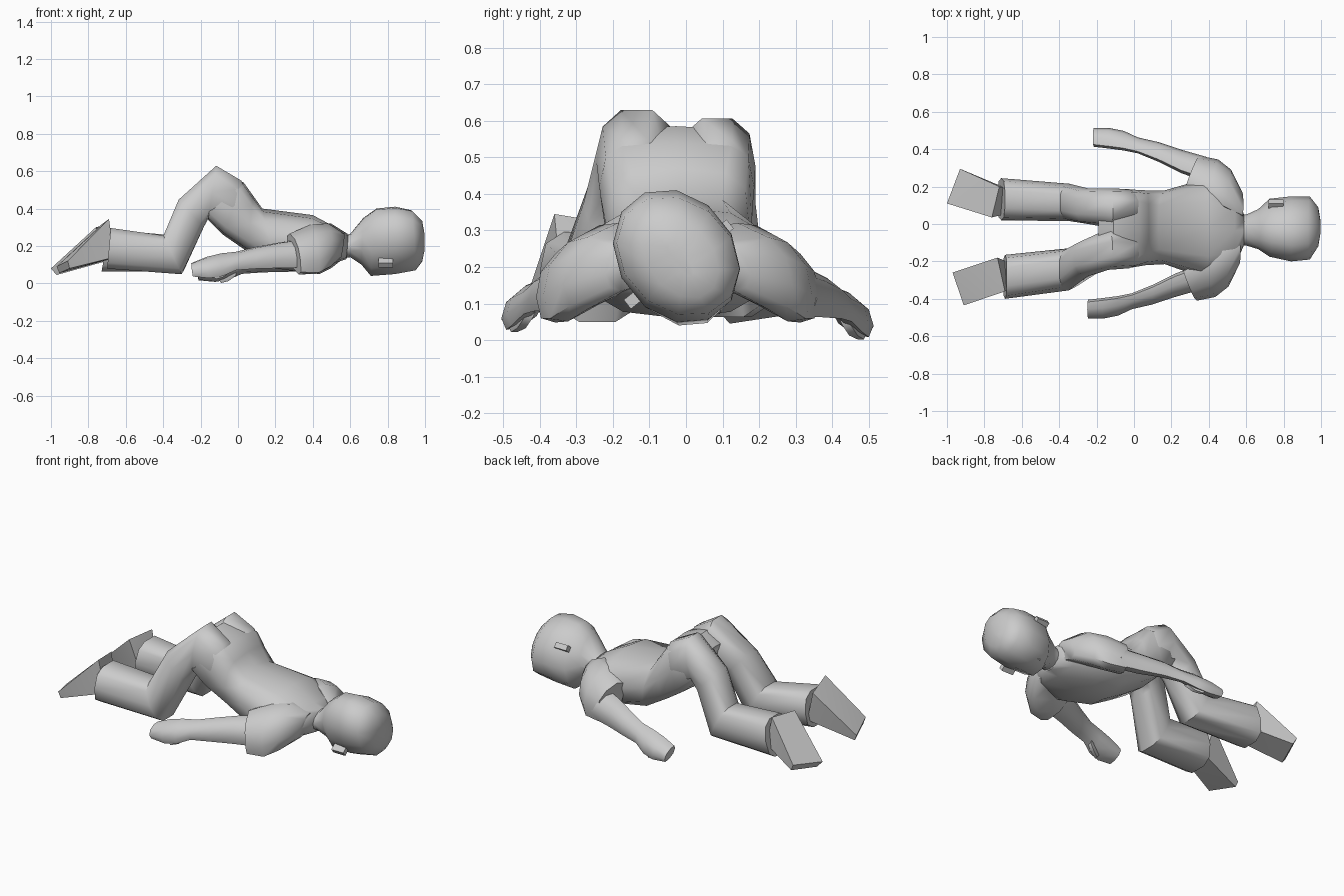
import bpy, bmesh, math
from mathutils import Vector


def finish(bm, name, angle):
    bmesh.ops.recalc_face_normals(bm, faces=bm.faces)
    me = bpy.data.meshes.new(name)
    bm.to_mesh(me)
    bm.free()
    ob = bpy.data.objects.new(name, me)
    bpy.context.collection.objects.link(ob)
    bpy.context.view_layer.objects.active = ob
    ob.select_set(True)
    bpy.ops.object.shade_smooth_by_angle(angle=math.radians(angle))
    ob.select_set(False)
    return ob


def loft(name, rings, sides=10, square=0.8, skew=None, tilt=None, flip=1, off=(0, 0, 0), angle=55):
    """Skin rings given as (top x, top z, bottom x, bottom z, y min, y max).
    skew and tilt shift each ring in x and z across its width."""
    n = len(rings)
    skew = skew or [0] * n
    tilt = tilt or [0] * n
    square = square if isinstance(square, (list, tuple)) else [square] * n
    bm = bmesh.new()
    loops = []
    for (xt, zt, xb, zb, y0, y1), k, t, p in zip(rings, skew, tilt, square):
        loop = []
        for j in range(sides):
            a = 2 * math.pi * j / sides
            c, s = math.cos(a), math.sin(a)
            u = math.copysign(abs(c) ** p, c)
            v = math.copysign(abs(s) ** p, s)
            x = (xt + xb) / 2 + v * (xt - xb) / 2 + k * u
            y = (y0 + y1) / 2 + u * (y1 - y0) / 2
            z = (zt + zb) / 2 + v * (zt - zb) / 2 + t * u
            loop.append(bm.verts.new((x + off[0], y * flip + off[1], z + off[2])))
        loops.append(loop)
    for a, b in zip(loops, loops[1:]):
        for j in range(sides):
            k = (j + 1) % sides
            bm.faces.new((a[j], a[k], b[k], b[j]))
    bm.faces.new(loops[0])
    bm.faces.new(loops[-1])
    return finish(bm, name, angle)


def hull(name, pts):
    bm = bmesh.new()
    for p in pts:
        bm.verts.new(p)
    bmesh.ops.convex_hull(bm, input=bm.verts)
    return finish(bm, name, 30)


# Torso, from neck to raised hips
loft("torso", [
    (0.59, 0.26, 0.58, 0.13, -0.12, 0.06),
    (0.54, 0.29, 0.52, 0.11, -0.25, 0.18),
    (0.40, 0.365, 0.35, 0.06, -0.29, 0.24),
    (0.13, 0.40, 0.20, 0.08, -0.215, 0.18),
    (0.08, 0.47, 0.05, 0.17, -0.22, 0.18),
    (0.03, 0.54, -0.08, 0.26, -0.235, 0.185),
    (-0.11, 0.585, -0.16, 0.34, -0.24, 0.185),
    (-0.19, 0.52, -0.17, 0.40, -0.18, 0.14)],
    sides=12, square=[0.9, 0.9, 0.85, 0.75, 0.65, 0.5, 0.5, 0.7])

# Head and neck, rolled a little
loft("head", [
    (0.54, 0.25, 0.54, 0.13, -0.11, 0.05),
    (0.60, 0.265, 0.60, 0.14, -0.115, 0.05),
    (0.67, 0.35, 0.66, 0.10, -0.135, 0.08),
    (0.74, 0.40, 0.71, 0.04, -0.175, 0.135),
    (0.84, 0.41, 0.84, 0.05, -0.20, 0.148),
    (0.93, 0.39, 0.95, 0.07, -0.19, 0.147),
    (0.985, 0.33, 0.985, 0.12, -0.12, 0.09),
    (0.997, 0.25, 0.997, 0.19, -0.05, 0.02)],
    sides=12, square=1.0, tilt=[0, 0, -0.02] + [-0.035] * 5)

# Ears and nose follow the rolled head
side = Vector((0, 0.78, 0.62))
face = Vector((0, 0.62, -0.78))
along = Vector((1, 0, 0))
for name, c, d in (("ear_left", (0.76, 0.105, 0.305), 1), ("ear_right", (0.79, -0.145, 0.11), -1)):
    c = Vector(c)
    hull(name, [c + along * 0.04 * i + face * 0.016 * j + side * d * k
                for i in (-1, 1) for j in (-1, 1) for k in (-0.03, 0.02)])
nose = Vector((0.77, 0.075, 0.095))
hull("nose", [nose + along * 0.06, nose - along * 0.025 + side * 0.025,
              nose - along * 0.025 - side * 0.025, nose - along * 0.015 + face * 0.03])

# Bent legs, starting inside the hips
loft("leg_left", [
    (0.07, 0.44, -0.03, 0.28, 0.03, 0.15),
    (0.02, 0.55, -0.07, 0.28, 0.0, 0.187),
    (-0.11, 0.612, -0.16, 0.34, -0.02, 0.19),
    (-0.31, 0.45, -0.18, 0.30, 0.0, 0.19),
    (-0.395, 0.265, -0.29, 0.06, 0.015, 0.215),
    (-0.69, 0.29, -0.73, 0.06, 0.02, 0.245)], square=[0.9, 0.9, 0.8, 0.72, 0.72, 0.72])
loft("leg_right", [
    (0.07, 0.44, -0.03, 0.28, -0.20, -0.08),
    (0.02, 0.555, -0.07, 0.28, -0.237, -0.04),
    (-0.115, 0.635, -0.16, 0.34, -0.245, -0.025),
    (-0.32, 0.45, -0.18, 0.30, -0.28, -0.085),
    (-0.40, 0.26, -0.30, 0.045, -0.355, -0.13),
    (-0.68, 0.30, -0.70, 0.075, -0.40, -0.165)], square=[0.9, 0.9, 0.8, 0.72, 0.72, 0.72])

# Wedge feet with soles facing up
hull("foot_left", [
    (-0.72, 0.20, 0.31), (-0.76, 0.035, 0.30), (-1.0, 0.11, 0.08), (-0.93, 0.295, 0.11),
    (-0.68, 0.19, 0.13), (-0.70, 0.05, 0.12), (-0.97, 0.12, 0.045), (-0.91, 0.285, 0.07)])
hull("foot_right", [
    (-0.69, -0.36, 0.345), (-0.73, -0.18, 0.315), (-0.97, -0.26, 0.09), (-0.91, -0.435, 0.12),
    (-0.66, -0.34, 0.14), (-0.68, -0.20, 0.13), (-0.955, -0.265, 0.055), (-0.90, -0.425, 0.08)])

# Sleeves, arms and hands, drawn for the right side and mirrored
sleeve = [
    (0.57, 0.26, 0.55, 0.14, -0.22, -0.08),
    (0.49, 0.305, 0.48, 0.10, -0.335, -0.12),
    (0.40, 0.295, 0.41, 0.07, -0.39, -0.17),
    (0.29, 0.255, 0.31, 0.06, -0.41, -0.24)]
arm = [
    (0.36, 0.235, 0.36, 0.09, -0.35, -0.215),
    (0.22, 0.215, 0.22, 0.085, -0.39, -0.265),
    (0.10, 0.19, 0.10, 0.085, -0.43, -0.325),
    (-0.01, 0.16, -0.01, 0.08, -0.455, -0.37),
    (-0.09, 0.15, -0.08, 0.05, -0.49, -0.385),
    (-0.17, 0.135, -0.15, 0.035, -0.505, -0.395),
    (-0.25, 0.105, -0.24, 0.04, -0.505, -0.405)]
thumb = [
    (-0.04, 0.10, -0.04, 0.06, -0.45, -0.41),
    (-0.09, 0.075, -0.08, 0.03, -0.47, -0.43),
    (-0.14, 0.055, -0.12, 0.02, -0.485, -0.455)]
for label, flip, ds, da in (("right", 1, (0, 0, 0), (0, 0, 0)),
                            ("left", -1, (0.015, -0.045, 0), (0.03, 0.008, -0.02))):
    loft("sleeve_" + label, sleeve, skew=(0, -0.02, -0.03, -0.035),
         tilt=(0.02, 0.05, 0.06, 0.04), flip=flip, off=ds)
    loft("arm_" + label, arm, sides=8, tilt=(0.03, 0.025, 0.025, 0.025, 0.03, 0.025, 0.015),
         flip=flip, off=da)
    loft("thumb_" + label, thumb, sides=6, flip=flip, off=da)
